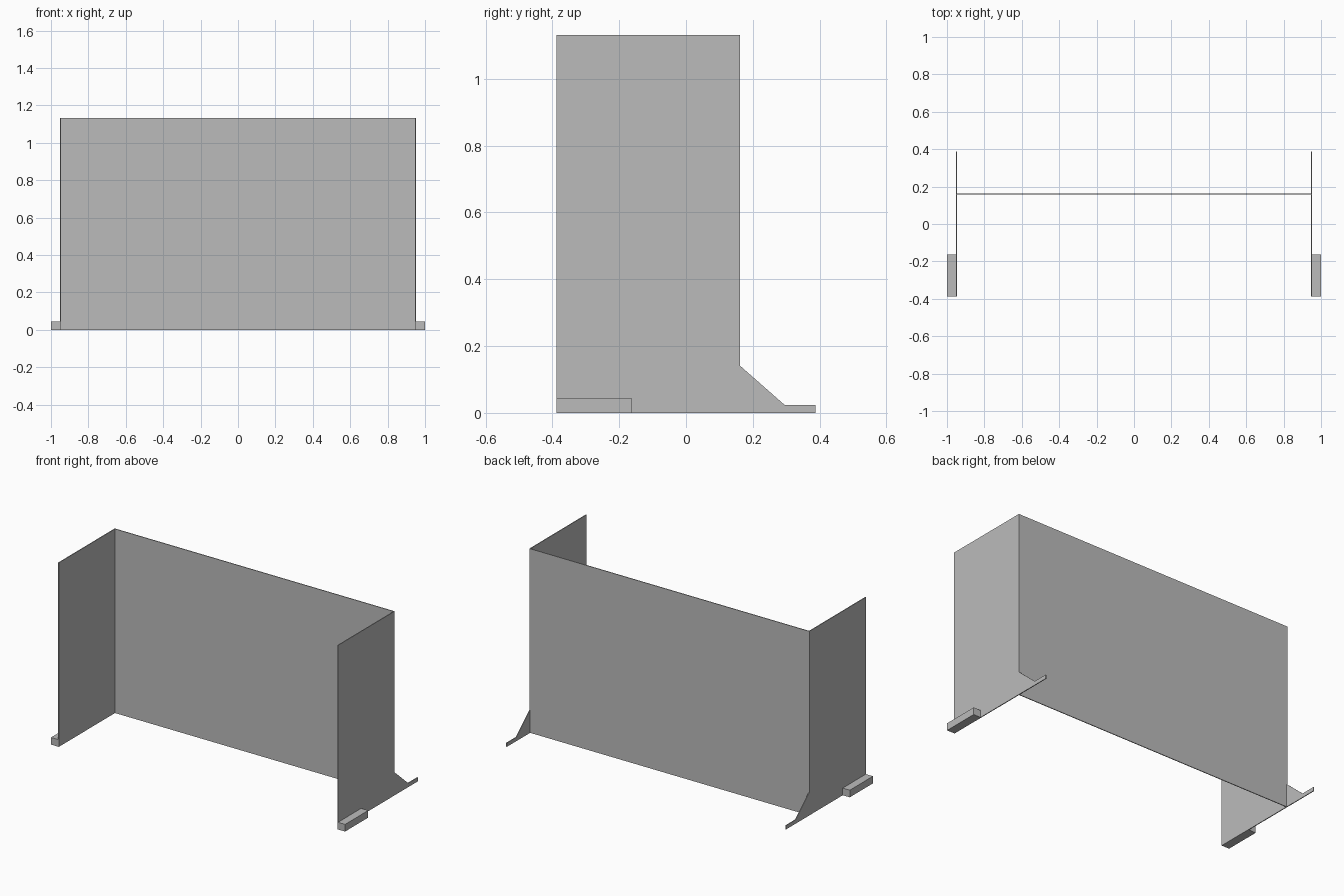
import bpy
import bmesh

cube = bpy.data.objects.get("Cube")
if cube:
    bpy.data.objects.remove(cube, do_unlink=True)

# One plain grey for the whole booth
grey = bpy.data.materials.new("plain_grey")
grey.use_nodes = True
colour = (0.5, 0.5, 0.5, 1)
grey.diffuse_color = colour
grey.node_tree.nodes["Principled BSDF"].inputs["Base Color"].default_value = colour

HEIGHT = 1.132
SHEET = 0.005      # sheet thickness
OUTER = 0.952      # outer face of the side panels
FRONT, REAR, WALL = -0.388, 0.388, 0.162


def extrude_profile(name, profile, x0, x1):
    """Extrude a (y, z) outline from x0 to x1."""
    bm = bmesh.new()
    face = bm.faces.new([bm.verts.new((x0, y, z)) for y, z in profile])
    result = bmesh.ops.extrude_face_region(bm, geom=[face])
    moved = [v for v in result["geom"] if isinstance(v, bmesh.types.BMVert)]
    bmesh.ops.translate(bm, verts=moved, vec=(x1 - x0, 0, 0))
    bmesh.ops.recalc_face_normals(bm, faces=bm.faces)
    mesh = bpy.data.meshes.new(name)
    bm.to_mesh(mesh)
    bm.free()
    mesh.materials.append(grey)
    obj = bpy.data.objects.new(name, mesh)
    bpy.context.collection.objects.link(obj)
    return obj


def rectangle(y0, y1, z1):
    return [(y0, 0), (y1, 0), (y1, z1), (y0, z1)]


# Side panel outline with a sloped rear stabilising foot
side_outline = [(FRONT, 0), (REAR, 0), (REAR, 0.024), (0.295, 0.024),
                (WALL, 0.141), (WALL, HEIGHT), (FRONT, HEIGHT)]

# Side panels and outer front feet, left is +x
for side, s in (("left", 1), ("right", -1)):
    extrude_profile(side + "_side_panel", side_outline,
                    s * (OUTER - SHEET), s * OUTER)
    extrude_profile(side + "_front_foot", rectangle(FRONT, -0.163, 0.044),
                    s * OUTER, s * 1.0)

# Back panel between the sides
extrude_profile("back_panel", rectangle(WALL - SHEET, WALL, HEIGHT),
                SHEET - OUTER, OUTER - SHEET)
